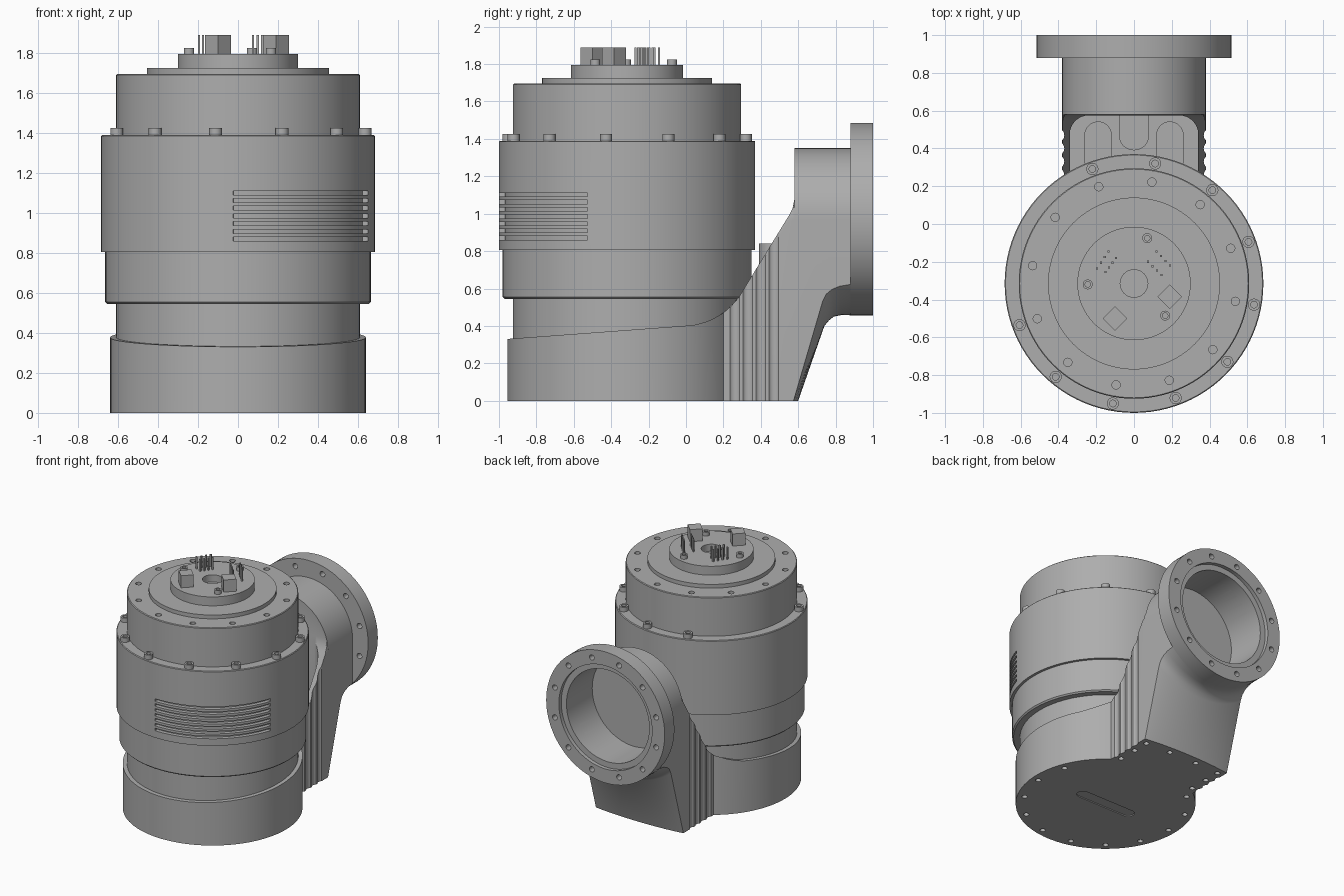
import bpy, bmesh
from math import sin, cos, pi, radians, sqrt
from mathutils import Matrix, Vector

if "Cube" in bpy.data.objects:
    bpy.data.objects.remove(bpy.data.objects["Cube"], do_unlink=True)

grey = bpy.data.materials.new("machined grey")
grey.use_nodes = True
grey.diffuse_color = (0.42, 0.42, 0.42, 1)
grey.node_tree.nodes["Principled BSDF"].inputs["Base Color"].default_value = grey.diffuse_color

AXIS = Vector((0, -0.315, 0))      # main joint axis
PIPE_Z = 0.97                      # height of the side outlet axis
HALF = 0.38                        # half width of the side arm
TO_Y = Matrix.Translation((0, 0, PIPE_Z)) @ Matrix.Rotation(-pi / 2, 4, 'X')


def loft(bm, loops, closed=False):
    """Skin a list of equal point loops, capping or joining the ends."""
    rings = [[bm.verts.new(p) for p in loop] for loop in loops]
    pairs = list(zip(rings, rings[1:]))
    if closed:
        pairs.append((rings[-1], rings[0]))
    else:
        bm.faces.new(rings[0][::-1])
        bm.faces.new(rings[-1])
    for a, b in pairs:
        for i in range(len(a)):
            j = (i + 1) % len(a)
            bm.faces.new((a[i], a[j], b[j], b[i]))


def prism(bm, outline, z0, z1):
    loft(bm, [[(x, y, z) for x, y in outline] for z in (z0, z1)])


def circle(r, n=96, c=AXIS, turn=0):
    return [(c[0] + r * cos(turn + 2 * pi * i / n), c[1] + r * sin(turn + 2 * pi * i / n))
            for i in range(n)]


def lathe(bm, profile, closed=False, c=AXIS, n=96):
    loft(bm, [[(x, y, z) for x, y in circle(r, n, c)] for r, z in profile], closed)


def make(name, bm, matrix=None):
    bmesh.ops.recalc_face_normals(bm, faces=bm.faces)
    me = bpy.data.meshes.new(name)
    bm.to_mesh(me)
    bm.free()
    if matrix:
        me.transform(matrix)
    me.materials.append(grey)
    ob = bpy.data.objects.new(name, me)
    bpy.context.collection.objects.link(ob)
    return ob


def combine(ob, tool, op='DIFFERENCE'):
    mod = ob.modifiers.new("bool", 'BOOLEAN')
    mod.operation, mod.solver, mod.object = op, 'EXACT', tool
    deps = bpy.context.evaluated_depsgraph_get()
    me = bpy.data.meshes.new_from_object(ob.evaluated_get(deps))
    ob.modifiers.clear()
    ob.data = me
    bpy.data.objects.remove(tool, do_unlink=True)


def polar(r, deg):
    return AXIS + Vector((r * cos(radians(deg)), r * sin(radians(deg)), 0))


def arch(cx, w, y0, y1, r):
    """Plan outline with a flat side at y0 and rounded corners at y1."""
    s = 1 if y1 > y0 else -1
    pts = [(cx + w, y0)]
    for side in (1, -1):
        for i in range(9):
            a = pi / 2 * (i / 8 if side > 0 else 1 - i / 8)
            pts.append((cx + side * (w - r + r * cos(a)), y1 - s * r + s * r * sin(a)))
    return pts + [(cx - w, y0)]


# Shoulder line of the base, seen from the side (y, z)
SHOULDER = [(-0.96, 0.33), (0.05, 0.405), (0.13, 0.43), (0.2, 0.47), (0.24, 0.505),
            (0.28, 0.55), (0.55, 0.99), (0.57, 1.03), (0.58, 1.08)]


def shoulder_z(y):
    for (ya, za), (yb, zb) in zip(SHOULDER, SHOULDER[1:]):
        if y <= yb:
            return min(0.57, za + (zb - za) * (y - ya) / (yb - ya))
    return 0.57


# Side arm: vertical slices through a round-topped column with a flared back
BACK_MID = [(0.6, 0), (0.74, 0.4), (0.765, 0.43), (0.79, 0.45), (0.83, 0.458), (0.88, 0.457)]
BACK_SIDE = [(0.575, 0), (0.73, 0.53), (0.75, 0.57), (0.78, 0.595), (0.82, 0.612), (0.88, 0.622)]
slices = []
for i in range(37):
    x = HALF * sin(pi * (i / 36 - 0.5))
    top = PIPE_Z + sqrt(max(0, HALF ** 2 - x * x))
    k = (0.515 - sqrt(0.515 ** 2 - x * x)) / (0.515 - sqrt(0.515 ** 2 - HALF ** 2))
    front = [(y, min(z, top - 0.002 * (9 - j))) for j, (y, z) in enumerate(SHOULDER) if j > 2]
    back = [(a[0] + (b[0] - a[0]) * k, a[1] + (b[1] - a[1]) * k)
            for a, b in zip(BACK_MID, BACK_SIDE)]
    slices.append([(x, y, z) for y, z in [(0.2, 0)] + front + [(0.58, top), (0.88, top)] + back[::-1]])
bm = bmesh.new()
loft(bm, slices)
base = make("base_and_side_arm", bm)

# Hollow behind the drum, outlet bore and side flutes
bm = bmesh.new()
prism(bm, arch(0, 0.34, 0.1, 0.575, 0.1), 0.45, 1.6)
combine(base, make("hollow", bm))
bm = bmesh.new()
for s in (-1, 1):
    prism(bm, arch(s * 0.19, 0.07, 0.25, 0.54, 0.069), 0.3, 0.6)
    for k in range(4):
        prism(bm, circle(0.036, 24, (s * 0.405, 0.26 + 0.07 * k)), -0.1, 1.6)
combine(base, make("flutes", bm))
bm = bmesh.new()
lathe(bm, [(0.36, 0.65), (0.36, 0.95)], c=(0, 0))
combine(base, make("bore", bm, TO_Y))

# Base cup with sloping rim
bm = bmesh.new()
loft(bm, [[(x, y, 0) for x, y in circle(0.64)],
          [(x, y, shoulder_z(y)) for x, y in circle(0.64)],
          [(x, y, shoulder_z(y)) for x, y in circle(0.6)],
          [(x, y, 0.32) for x, y in circle(0.55)]])
combine(base, make("cup", bm), 'UNION')

# Screw holes and slot in the underside
bm = bmesh.new()
spots = [polar(0.585, 70 - 25 * k) for k in range(2, 13)]
spots += [(s * x, y) for s in (-1, 1) for x, y in [(0.33, 0.25), (0.33, 0.4), (0.33, 0.53), (0.12, 0.54)]]
for p in spots:
    prism(bm, circle(0.02, 16, p), -0.1, 0.04)
slot = [(sx * (0.21 + 0.045 * cos(a)), AXIS.y + sx * 0.045 * sin(a))
        for sx in (1, -1) for a in [pi * (i / 12 - 0.5) for i in range(13)]]
prism(bm, slot, -0.1, 0.008)
combine(base, make("underside_holes", bm))

# Central rib in the hollow
bm = bmesh.new()
prism(bm, arch(0, 0.08, 0.6, 0.39, 0.079), 0.4, 0.84)
make("hollow_rib", bm)

# Outlet flange with ring of holes
bm = bmesh.new()
lathe(bm, [(0.515, 0.88), (0.515, 1), (0.405, 1), (0.405, 0.97), (0.36, 0.97), (0.36, 0.88)],
      closed=True, c=(0, 0))
flange = make("outlet_flange", bm, TO_Y)
bm = bmesh.new()
for k in range(12):
    a = radians(15 + 30 * k)
    prism(bm, circle(0.021, 16, (0.455 * cos(a), 0.455 * sin(a))), 0.8, 1.1)
combine(flange, make("flange_holes", bm, TO_Y))

# Stacked drum sections
parts = {}
for name, profile in {
    "neck": [(0.61, 0.25), (0.61, 0.56)],
    "lower_housing": [(0.655, 0.545), (0.665, 0.555), (0.665, 0.81)],
    "main_housing": [(0.685, 0.805), (0.685, 1.385), (0.68, 1.39)],
    "upper_housing": [(0.61, 1.38), (0.61, 1.69), (0.605, 1.695)],
    "cover_ring": [(0.455, 1.69), (0.455, 1.725)],
    "end_disc": [(0.3, 1.72), (0.3, 1.795)],
}.items():
    bm = bmesh.new()
    lathe(bm, profile)
    parts[name] = make(name, bm)

# Cooling slots around the front of the main housing
bm = bmesh.new()
for k in range(7):
    arc = [-92 + 74 * i / 24 for i in range(25)]
    outline = [polar(0.75, d)[:2] for d in arc] + [polar(0.655, d)[:2] for d in arc[::-1]]
    z = 0.86 + 0.0385 * k
    prism(bm, outline, z, z + 0.02)
combine(parts["main_housing"], make("cooling_slots", bm))

# Holes in the upper housing and the centre of the end disc
bm = bmesh.new()
for k in range(12):
    prism(bm, circle(0.022, 16, polar(0.545, 20 + 30 * k)), 1.64, 1.8)
combine(parts["upper_housing"], make("top_holes", bm))
bm = bmesh.new()
prism(bm, circle(0.073, 40), 1.74, 1.9)
combine(parts["end_disc"], make("centre_hole", bm))


# Socket head screws
def screw(name, p, z, r, h):
    bm = bmesh.new()
    lathe(bm, [(r, z - 0.01), (r, z + h), (r * 0.55, z + h), (r * 0.55, z + h * 0.4)], c=p, n=24)
    make(name, bm)


for k in range(10):
    screw("rim_screw", polar(0.645, 110 - 30 * k), 1.39, 0.032, 0.035)
for p in [(0.07, -0.075), (-0.245, -0.32), (0.165, -0.485)]:
    screw("disc_screw", p, 1.795, 0.026, 0.03)

# Square connectors and header pins on the end disc
for p in [(0.19, -0.385), (-0.1, -0.5)]:
    bm = bmesh.new()
    prism(bm, circle(0.065, 4, p), 1.79, 1.89)
    make("connector_block", bm)
bm = bmesh.new()
for a, b in [((-0.195, -0.235), (-0.135, -0.145)), ((-0.15, -0.255), (-0.095, -0.18)),
             ((0.12, -0.145), (0.19, -0.22)), ((0.075, -0.2), (0.145, -0.27))]:
    for k in range(4):
        p = Vector(a).lerp(Vector(b), k / 3)
        prism(bm, circle(0.008, 4, p, pi / 4), 1.79, 1.89)
make("header_pins", bm)

# Smooth round walls, crisp edges
for ob in bpy.context.collection.objects:
    if ob.type == 'MESH' and ob.data.materials and ob.data.materials[0] == grey:
        ob.data.shade_smooth()
        ob.data.set_sharp_from_angle(angle=radians(30))
